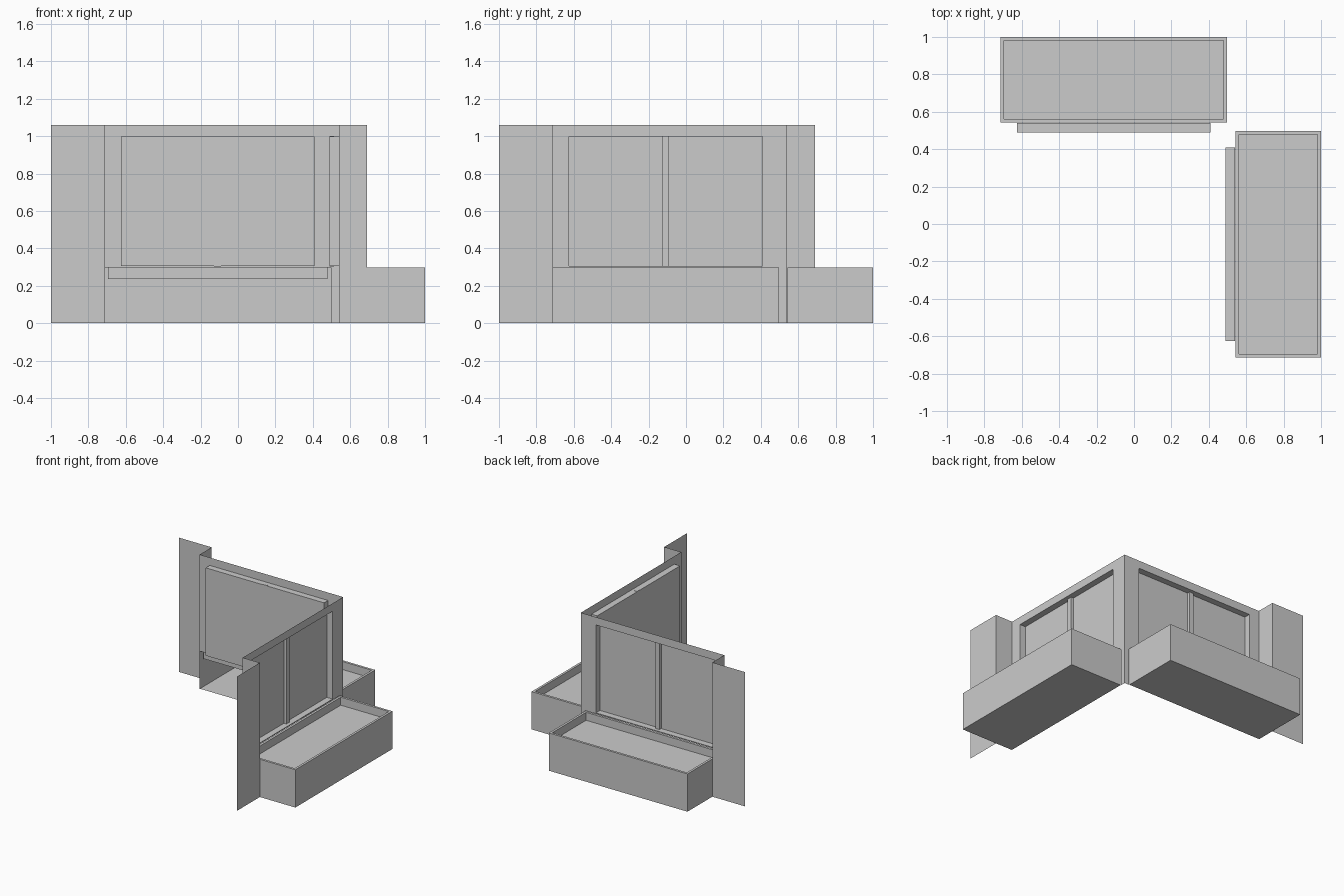
import bpy, bmesh
from mathutils import Matrix

if "Cube" in bpy.data.objects:
    bpy.data.objects.remove(bpy.data.objects["Cube"])

# mirror across the diagonal x = y: the second wing is the first one with x and y swapped
SWAP = Matrix(((0, 1, 0, 0), (1, 0, 0, 0), (0, 0, 1, 0), (0, 0, 0, 1)))


def finish(name, bm):
    """Create the part for the back wing and its mirrored twin for the right wing."""
    bmesh.ops.remove_doubles(bm, verts=bm.verts, dist=1e-5)
    for side in ("back", "right"):
        if side == "right":
            bm.transform(SWAP)
            bmesh.ops.reverse_faces(bm, faces=bm.faces)
        me = bpy.data.meshes.new(f"{side}_{name}")
        bm.to_mesh(me)
        bpy.context.collection.objects.link(bpy.data.objects.new(me.name, me))
    bm.free()


def box(x0, x1, y0, y1, z0, z1):
    bm = bmesh.new()
    bmesh.ops.create_cube(bm, size=1)
    for v in bm.verts:
        v.co = ((x0 + x1) / 2 + v.co.x * (x1 - x0),
                (y0 + y1) / 2 + v.co.y * (y1 - y0),
                (z0 + z1) / 2 + v.co.z * (z1 - z0))
    bm.normal_update()
    return bm


def rect(bm, x0, x1, y, z0, z1):
    """Upright rectangle of vertices, ordered so that its face looks to +y."""
    return [bm.verts.new(p) for p in ((x0, y, z0), (x0, y, z1), (x1, y, z1), (x1, y, z0))]


def ring(bm, a, b):
    for i in range(4):
        j = (i + 1) % 4
        bm.faces.new((a[i], a[j], b[j], b[i]))


TOP, WALL, GLASS = 1.06, 0.54, 0.49
L, R, STEP = -0.713, 0.498, 0.69
OPEN = (-0.625, 0.408)
Z0, Z1 = 0.305, 0.998

# wall sheet with window opening, plus the full-height strip at the corner
bm = bmesh.new()
ring(bm, rect(bm, L, R, WALL, 0.298, TOP), rect(bm, *OPEN, WALL, Z0, Z1))
bm.faces.new(rect(bm, R, WALL, WALL, 0, TOP))
finish("wall", bm)

# stepped-out end of the wall
bm = bmesh.new()
path = [(-1, STEP), (L, STEP), (L, WALL)]
cols = [[bm.verts.new((x, y, z)) for z in (0, TOP)] for x, y in path]
for a, b in zip(cols, cols[1:]):
    bm.faces.new((a[0], a[1], b[1], b[0]))
finish("wall_step", bm)

# window reveal and pane
bm = bmesh.new()
pane = rect(bm, *OPEN, GLASS, Z0, Z1)
ring(bm, rect(bm, *OPEN, WALL, Z0, Z1), pane)
bm.faces.new(pane)
finish("window", bm)

# mullion in front of the pane
finish("mullion", box(-0.128, -0.09, GLASS, 0.512, 0.303, 1.001))

# planter box: sunken tray on top, open towards the inside of the wall
bm = box(L, R, 0.543, 1.0, 0, 0.298)
top = max(bm.faces, key=lambda f: f.normal.z)
back = min(bm.faces, key=lambda f: f.normal.y)
bmesh.ops.inset_region(bm, faces=[top], thickness=0.026)
new = bmesh.ops.extrude_discrete_faces(bm, faces=[top])["faces"]
bmesh.ops.translate(bm, verts=new[0].verts, vec=(0, 0, -0.063))
bmesh.ops.delete(bm, geom=[back], context="FACES_ONLY")
finish("planter", bm)
